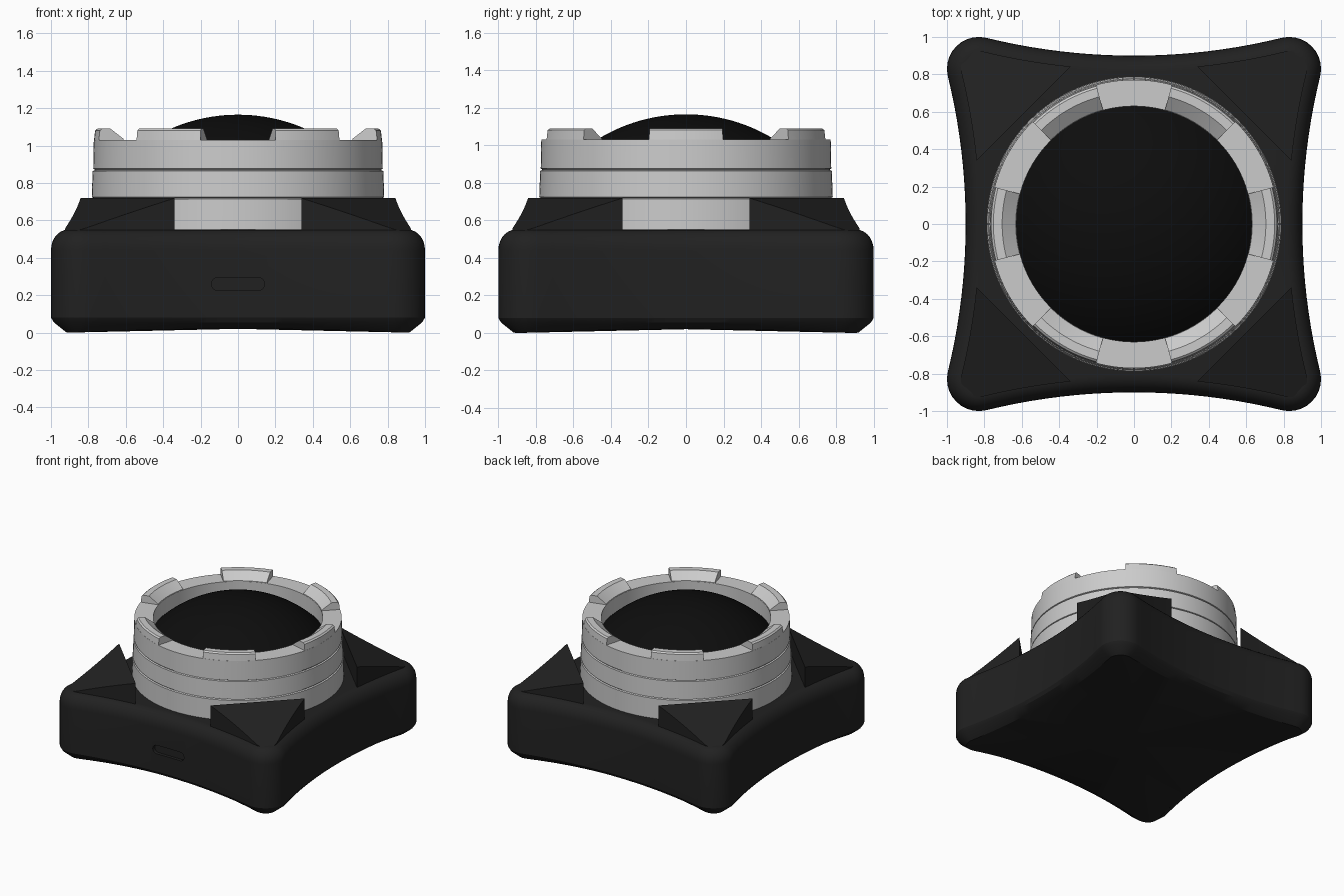
import bpy, bmesh
from math import sin, cos, pi, radians, atan2, sqrt

if "Cube" in bpy.data.objects:
    bpy.data.objects.remove(bpy.data.objects["Cube"])


def material(name, value):
    m = bpy.data.materials.new(name)
    m.diffuse_color = (value, value, value, 1)
    m.use_nodes = True
    m.node_tree.nodes["Principled BSDF"].inputs["Base Color"].default_value = m.diffuse_color
    return m


BLACK = material("black_plastic", 0.015)
GLASS = material("dark_glass", 0.004)


def finish(bm, name, mat=None):
    bmesh.ops.remove_doubles(bm, verts=bm.verts, dist=1e-5)
    bmesh.ops.recalc_face_normals(bm, faces=bm.faces)
    me = bpy.data.meshes.new(name)
    bm.to_mesh(me)
    bm.free()
    ob = bpy.data.objects.new(name, me)
    bpy.context.collection.objects.link(ob)
    if mat:
        me.materials.append(mat)
    return ob


def smooth(ob, angle=30):
    bpy.ops.object.select_all(action='DESELECT')
    ob.select_set(True)
    bpy.context.view_layer.objects.active = ob
    bpy.ops.object.shade_smooth_by_angle(angle=radians(angle))


def loft(bm, loops, wrap=False, caps=True):
    """Skin a list of closed point loops; wrap joins last to first."""
    rows = [[bm.verts.new(p) for p in lp] for lp in loops]
    pairs = list(zip(rows, rows[1:])) + ([(rows[-1], rows[0])] if wrap else [])
    for a, b in pairs:
        n = len(a)
        for i in range(n):
            j = (i + 1) % n
            bm.faces.new((a[i], a[j], b[j], b[i]))
    if caps and not wrap:
        bm.faces.new(rows[0])
        bm.faces.new(rows[-1])
    return rows


def sweep(bm, profile, a0=0, a1=2 * pi, steps=128):
    """Turn a closed (r, z) profile round the z axis, fully or as a sector."""
    full = a1 - a0 > 6.28
    n = steps if full else steps + 1
    loops = []
    for k in range(n):
        t = a0 + (a1 - a0) * k / steps
        loops.append([(r * cos(t), r * sin(t), z) for r, z in profile])
    loft(bm, loops, wrap=full)


# Plan outline: convex corner arcs tangent to shallow concave side arcs
C, RC, RS = 0.83, 0.17, 3.32
SC = 0.90 + RS
TILT = atan2(C, SC - C)


def quarter(d, side=10, corner=10):
    """Points from middle of +x side to middle of +y side, inset by d."""
    pts = []
    for k in range(side):
        t = TILT * k / side
        pts.append((SC - (RS + d) * cos(t), (RS + d) * sin(t)))
    for k in range(corner + 1):
        t = -TILT + (pi / 2 + 2 * TILT) * k / corner
        pts.append((C + (RC - d) * cos(t), C + (RC - d) * sin(t)))
    pts += [(y, x) for x, y in reversed(pts[:side])]
    return pts


def outline(d):
    pts, q = [], quarter(d)[:-1]
    for c, s in ((1, 0), (0, 1), (-1, 0), (0, -1)):
        pts += [(x * c - y * s, x * s + y * c) for x, y in q]
    return pts


# Body: chamfered, slightly arched underside and rounded top edge
levels = [(0.08, 0.0), (0.015, 0.055), (0.0, 0.08), (0.0, 0.44)]
levels += [(0.09 * (1 - cos(t)), 0.44 + 0.11 * sin(t))
           for t in [pi / 2 * k / 7 for k in range(1, 8)]]
loops = []
for d, z in levels:
    loops.append([(x, y, z + (0.02 * (1 - min(abs(x), abs(y)) ** 2 / 0.8)
                              if z < 0.01 else 0)) for x, y in outline(d)])
bm = bmesh.new()
rows = loft(bm, loops, caps=False)
bm.faces.new(rows[-1])
mid = bm.verts.new((0, 0, 0.02))
for i, v in enumerate(rows[0]):
    bm.faces.new((mid, v, rows[0][i - 1]))
body = finish(bm, "body", BLACK)

# Port recess in the front, with its floor just below the surface
bm = bmesh.new()
pill = []
for sgn in (1, -1):
    for k in range(9):
        t = -pi / 2 + pi * k / 8
        pill.append((sgn * (0.107 + 0.035 * cos(t)), 0.26 + sgn * 0.035 * sin(t)))
loft(bm, [[(x, y, z) for x, z in pill] for y in (-1.0, -0.875)])
cutter = finish(bm, "port_cutter", BLACK)
cutter.hide_render = True
cutter.hide_set(True)
cut = body.modifiers.new("port", 'BOOLEAN')
cut.operation = 'DIFFERENCE'
cut.solver = 'EXACT'
cut.object = cutter
bpy.context.view_layer.objects.active = body
bpy.ops.object.modifier_apply(modifier=cut.name)
bpy.data.objects.remove(cutter)
smooth(body)

# Corner fins: wedges falling from the ring towards each corner
fin_plan = [p for p in quarter(0.075, side=24) if p[0] + p[1] > 1.175]
for k, name in enumerate(("back_right", "back_left", "front_left", "front_right")):
    c, s = ((1, 0), (0, 1), (-1, 0), (0, -1))[k]
    low, high = [], []
    for x, y in fin_plan:
        z = max(0.545, 0.72 - 0.165 * (x + y - 1.175) / 0.575)
        low.append((x * c - y * s, x * s + y * c, 0.5))
        high.append((x * c - y * s, x * s + y * c, z))
    bm = bmesh.new()
    loft(bm, [low, high])
    smooth(finish(bm, "fin_" + name, BLACK), 25)

# Lens ring with two grooves
bm = bmesh.new()
sweep(bm, [(0.63, 0.6), (0.63, 1.03), (0.771, 1.03), (0.774, 0.876), (0.766, 0.872),
           (0.766, 0.868), (0.777, 0.864), (0.782, 0.724), (0.774, 0.72),
           (0.774, 0.717), (0.786, 0.713), (0.787, 0.54), (0.63, 0.54)])
smooth(finish(bm, "lens_ring"), 25)

# Six bayonet tabs on the rim, sloped on the inside
for k in range(6):
    a = radians(60 * k)
    h = radians(14.8)
    bm = bmesh.new()
    sweep(bm, [(0.632, 1.02), (0.632, 1.035), (0.705, 1.09), (0.752, 1.09),
               (0.764, 1.08), (0.771, 1.02)], a - h, a + h, 12)
    smooth(finish(bm, "rim_tab_%d" % (k + 1)), 25)

# Domed glass
R, TOP = 0.9, 1.165
bm = bmesh.new()
dome = []
for k in range(1, 19):
    r = 0.635 * k / 18
    z = TOP - R + sqrt(R * R - r * r)
    dome.append([(r * cos(t), r * sin(t), z)
                 for t in [2 * pi * j / 96 for j in range(96)]])
rows = loft(bm, dome, caps=False)
tip = bm.verts.new((0, 0, TOP))
for i, v in enumerate(rows[0]):
    bm.faces.new((tip, rows[0][i - 1], v))
smooth(finish(bm, "glass_dome", GLASS), 40)
